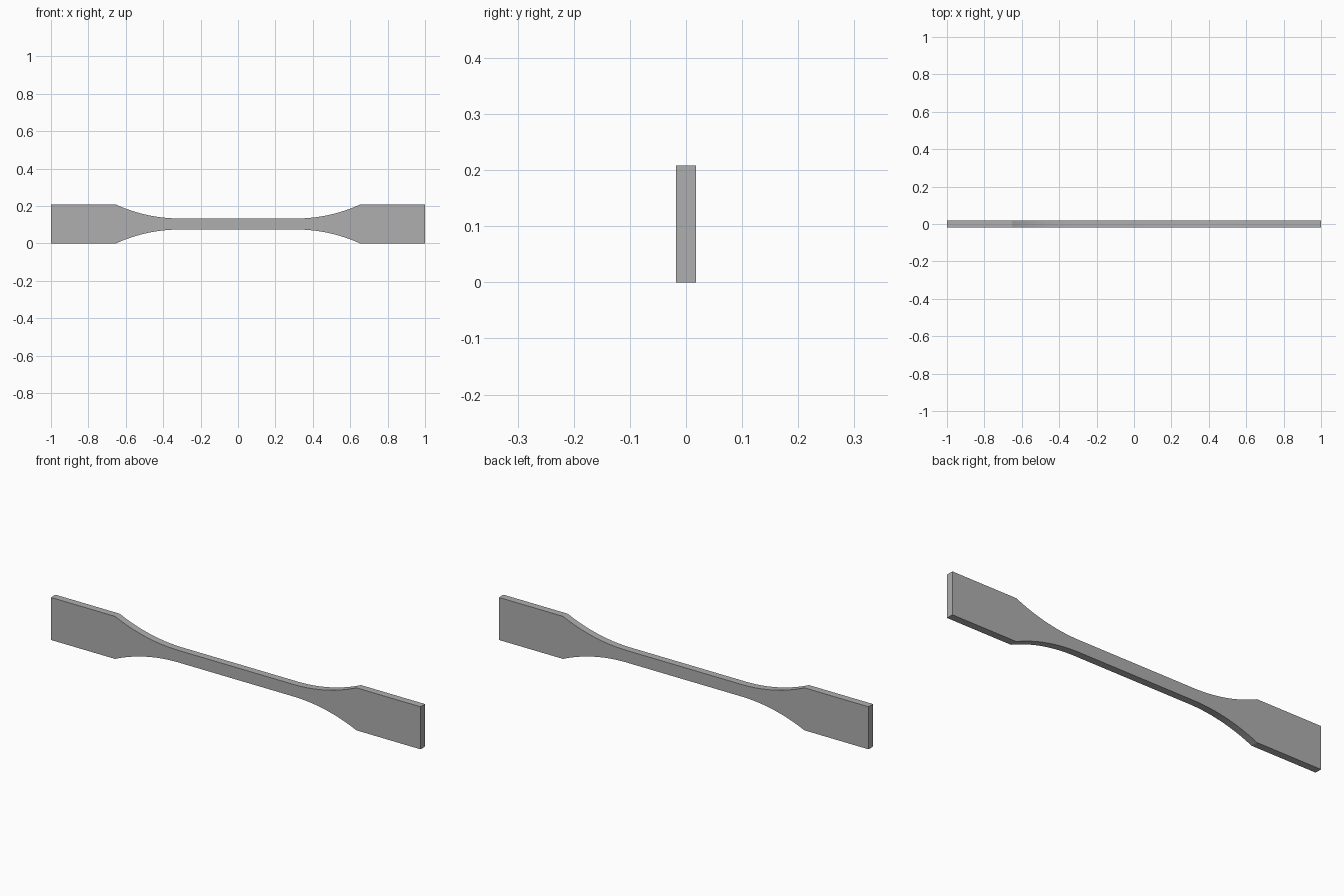
import bpy
import bmesh
import math

if "Cube" in bpy.data.objects:
    bpy.data.objects.remove(bpy.data.objects["Cube"], do_unlink=True)

LENGTH, HEIGHT, THICK = 2.0, 0.208, 0.035
NECK = 0.0295                      # half height of the narrow gauge
ARC_START, ARC_END = 0.31, 0.653   # fillet span along x
STEPS = 20

# Plain grey metal
metal = bpy.data.materials.new("grey metal")
metal.use_nodes = True
grey = (0.43, 0.43, 0.43, 1)
metal.diffuse_color = grey
metal.node_tree.nodes["Principled BSDF"].inputs["Base Color"].default_value = grey

# Quarter outline: circular fillet tangent to the gauge, then the grip
half = HEIGHT / 2
run, rise = ARC_END - ARC_START, half - NECK
radius = (run ** 2 + rise ** 2) / (2 * rise)
sweep = math.asin(run / radius)
quarter = []
for i in range(STEPS + 1):
    a = sweep * i / STEPS
    quarter.append((ARC_START + radius * math.sin(a),
                    NECK + radius * (1 - math.cos(a))))
quarter.append((LENGTH / 2, half))

# Mirror the quarter to the full height profile along x
profile = [(-x, h) for x, h in reversed(quarter)] + quarter

# Flat bar: strips of front face, extruded through the thickness
bm = bmesh.new()
columns = [[bm.verts.new((x, -THICK / 2, half + s * h)) for s in (-1, 1)]
           for x, h in profile]
for (a, b), (c, d) in zip(columns, columns[1:]):
    bm.faces.new((a, c, d, b))
result = bmesh.ops.extrude_face_region(bm, geom=bm.faces[:], use_keep_orig=True)
moved = [g for g in result["geom"] if isinstance(g, bmesh.types.BMVert)]
bmesh.ops.translate(bm, verts=moved, vec=(0, THICK, 0))
bmesh.ops.recalc_face_normals(bm, faces=bm.faces[:])
mesh = bpy.data.meshes.new("test_bar")
bm.to_mesh(mesh)
bm.free()
mesh.materials.append(metal)

bar = bpy.data.objects.new("test_bar", mesh)
bpy.context.collection.objects.link(bar)
bpy.context.view_layer.objects.active = bar
bar.select_set(True)
bpy.ops.object.shade_smooth_by_angle(angle=math.radians(15))
